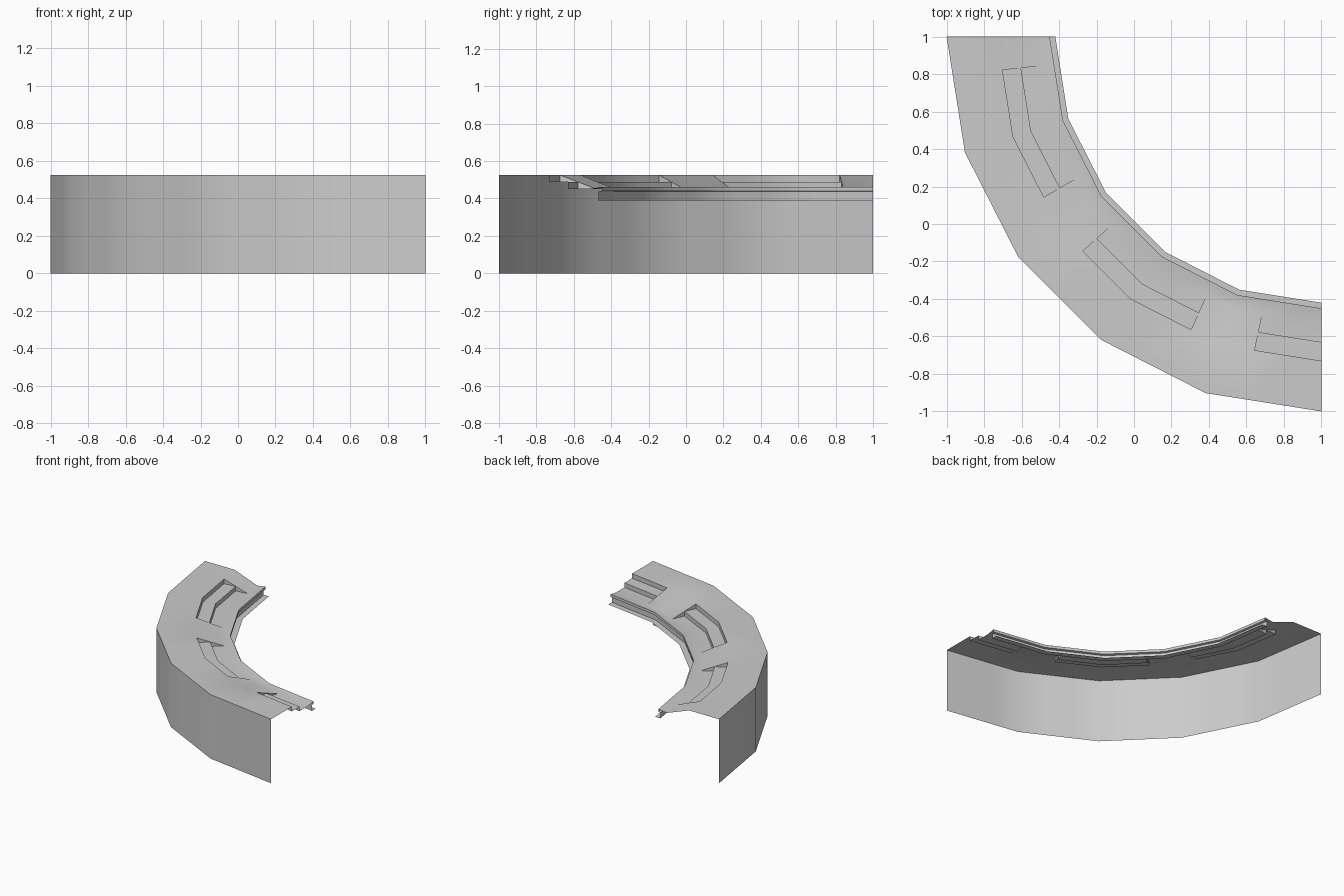
import bpy, bmesh, math
from mathutils import Vector

if "Cube" in bpy.data.objects:
    bpy.data.objects.remove(bpy.data.objects["Cube"])

# cross-sections as (radius from the bend centre, height)
OUTER = [(2.0, 0.0), (2.0, 0.525), (1.73, 0.525)]
STEPS = [(1.73, 0.525), (1.73, 0.487), (1.63, 0.487), (1.63, 0.45), (1.525, 0.45)]
RAMP = [(1.73, 0.525), (1.525, 0.45)]
LIP = [(1.525, 0.45), (1.45, 0.462), (1.45, 0.44), (1.467, 0.436), (1.467, 0.39), (1.42, 0.39)]
SEGMENTS, SUB = 5, 3
STATIONS = SEGMENTS * SUB


def place(station, point):
    """Point of the profile at a station along the faceted quarter bend."""
    r, z = point
    seg = min(station // SUB, SEGMENTS - 1)
    t = (station - seg * SUB) / SUB
    ends = []
    for k in (seg, seg + 1):
        a = math.radians(18 * k)
        ends.append(Vector((1 - r * math.cos(a), 1 - r * math.sin(a), z)))
    return ends[0].lerp(ends[1], t)


bm = bmesh.new()


def face(points):
    return bm.faces.new([bm.verts.new(p) for p in points])


def strip(profile, s0, s1):
    for p, q in zip(profile, profile[1:]):
        face([place(s0, p), place(s0, q), place(s1, q), place(s1, p)])


def stepped(s):
    return s % 6 in (1, 2, 3, 4)


for s in range(STATIONS):
    # outer wall, deck and inner lip run the whole way
    strip(OUTER, s, s + 1)
    strip(LIP, s, s + 1)
    # stepped bays alternate with sloped ramps
    strip(STEPS if stepped(s) else RAMP, s, s + 1)
    # side wall where a bay meets a ramp
    if s and stepped(s) != stepped(s - 1):
        pts = [place(s, p) for p in STEPS]
        face(pts if stepped(s) else pts[::-1])

bmesh.ops.remove_doubles(bm, verts=bm.verts, dist=1e-4)
bmesh.ops.recalc_face_normals(bm, faces=bm.faces)
# deck must face up
deck = max(bm.faces, key=lambda f: f.calc_center_median().z)
if deck.normal.z < 0:
    bmesh.ops.reverse_faces(bm, faces=bm.faces)

mesh = bpy.data.meshes.new("curved_stand")
bm.to_mesh(mesh)
bm.free()
stand = bpy.data.objects.new("curved_stand", mesh)
bpy.context.collection.objects.link(stand)
bpy.context.view_layer.objects.active = stand
stand.select_set(True)
bpy.ops.object.shade_smooth_by_angle(angle=math.radians(30))
